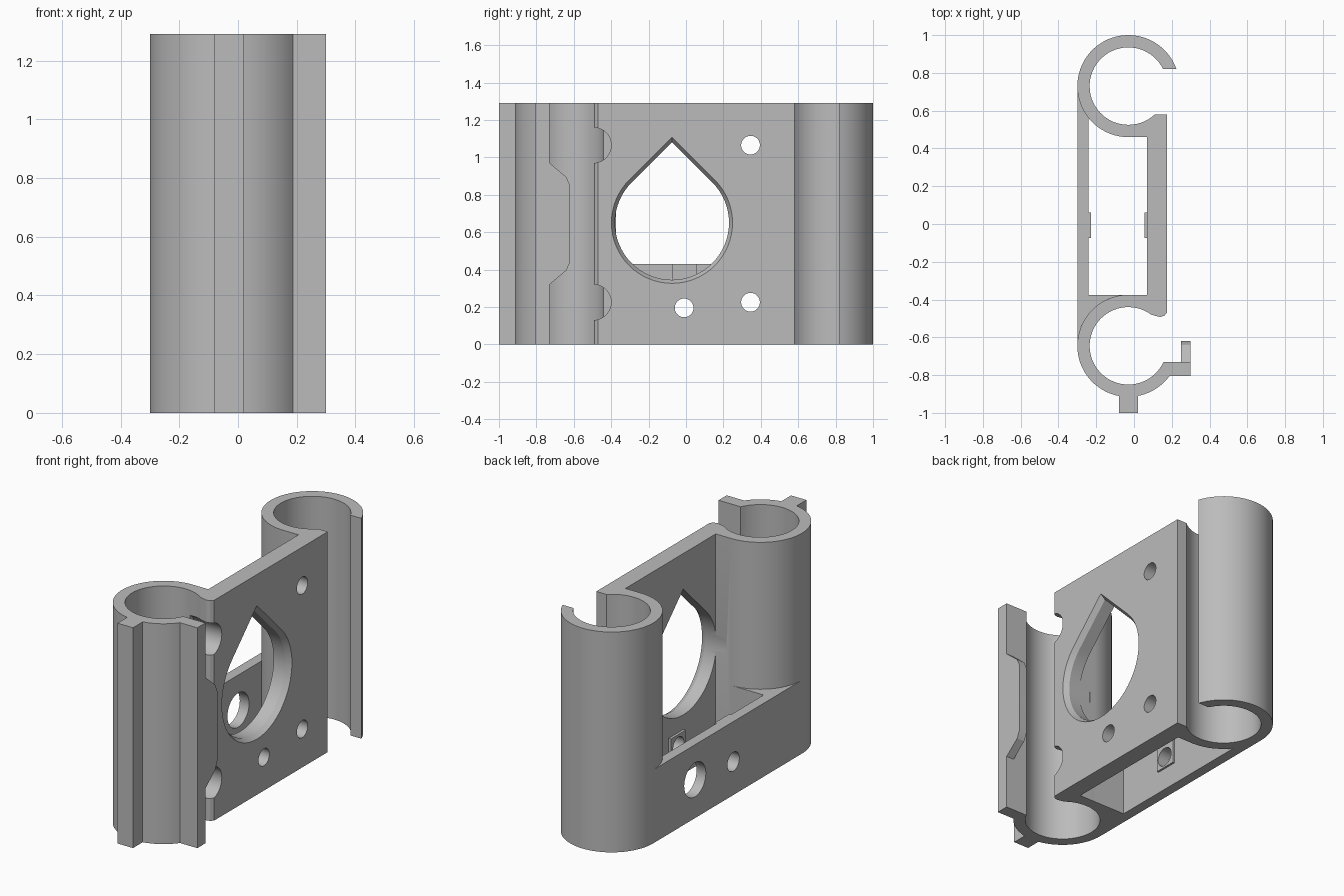
import bpy, bmesh, math

if "Cube" in bpy.data.objects:
    bpy.data.objects.remove(bpy.data.objects["Cube"], do_unlink=True)

HEIGHT, LOW = 1.29, 0.43
CX, BACK, FRONT = -0.03, 0.73, -0.645     # tube centres
R_OUT, R_IN = 0.27, 0.205
WALL_IN, WALL_OUT = 0.07, 0.175           # tall plate, x range
LEFT_OUT, LEFT_IN = -0.30, -0.24          # low wall, x range

grey = bpy.data.materials.new("plain grey")
grey.use_nodes = True
colour = (0.5, 0.5, 0.5, 1)
grey.diffuse_color = colour
grey.node_tree.nodes["Principled BSDF"].inputs["Base Color"].default_value = colour


def arc(cx, cy, r, a0, a1, steps=48):
    """Points on an arc, angles in degrees."""
    return [(cx + r * math.cos(math.radians(a0 + (a1 - a0) * i / steps)),
             cy + r * math.sin(math.radians(a0 + (a1 - a0) * i / steps)))
            for i in range(steps + 1)]


def angle(dy, r):
    return math.degrees(math.asin(dy / r))


def prism(name, pts, lo, hi, axis="z", end_pts=None):
    """Extrude an outline along z (points are x, y) or along x (points are y, z)."""
    def place(p, h):
        return (p[0], p[1], h) if axis == "z" else (h, p[0], p[1])
    bm = bmesh.new()
    a = [bm.verts.new(place(p, lo)) for p in pts]
    b = [bm.verts.new(place(p, hi)) for p in (end_pts or pts)]
    bm.faces.new(a[::-1])
    bm.faces.new(b)
    n = len(a)
    for i in range(n):
        j = (i + 1) % n
        bm.faces.new((a[i], a[j], b[j], b[i]))
    bmesh.ops.recalc_face_normals(bm, faces=bm.faces)
    mesh = bpy.data.meshes.new(name)
    bm.to_mesh(mesh)
    bm.free()
    mesh.materials.append(grey)
    obj = bpy.data.objects.new(name, mesh)
    bpy.context.collection.objects.link(obj)
    return obj


def rect(y0, y1, z0, z1):
    return [(y0, z0), (y1, z0), (y1, z1), (y0, z1)]


def select(obj):
    bpy.ops.object.select_all(action="DESELECT")
    obj.select_set(True)
    bpy.context.view_layer.objects.active = obj


def cut(obj, cutter):
    """Subtract the cutter from the part and remove it."""
    cutter.hide_render = True
    mod = obj.modifiers.new("cut", "BOOLEAN")
    mod.operation, mod.solver, mod.object = "DIFFERENCE", "EXACT", cutter
    select(obj)
    bpy.ops.object.modifier_apply(modifier=mod.name)
    bpy.data.objects.remove(cutter, do_unlink=True)


def drill(obj, y, z, r, x0, x1):
    cut(obj, prism("drill", arc(y, z, r, 0, 352.5, 47), x0, x1, "x"))


def teardrop(r):
    return arc(-0.075, 0.65, r, 135, 405) + [(-0.075, 0.65 + r * math.sqrt(2))]


# Main body: two open tubes joined by the tall plate, in one outline
rib = math.degrees(math.acos(0.05 / R_OUT))
outline = arc(CX, BACK, R_OUT, angle(0.09, R_OUT), 270)
outline += [(WALL_IN, BACK - R_OUT), (WALL_IN, FRONT + R_OUT)]
outline += arc(CX, FRONT, R_OUT, 90, 180 + rib)
outline += [(CX - 0.05, -1), (CX + 0.05, -1)]
outline += arc(CX, FRONT, R_OUT, 360 - rib, 360 + angle(-0.16, R_OUT), 12)
outline += [(0.3, -0.805), (0.3, -0.73)]
outline += arc(CX, FRONT, R_IN, 360 + angle(-0.085, R_IN), angle(0.165, R_IN))
outline += [(0.12, -0.488), (0.14, -0.492), (0.16, -0.486), (WALL_OUT, -0.47)]
outline += [(WALL_OUT, 0.58)]
outline += arc(CX, BACK, R_IN, 360 + angle(-0.15, R_IN), angle(0.09, R_IN))
body = prism("tube_body", outline, 0, HEIGHT)

# Motor opening with an eased outer edge
cut(body, prism("opening", teardrop(0.305), 0.0, 0.2, "x"))
cut(body, prism("opening_flare", teardrop(0.305), WALL_OUT - 0.03, WALL_OUT + 0.01,
                "x", teardrop(0.33)))

# Screw holes in the back half, screw notches at the front tube
for z in (0.225, 1.065):
    drill(body, 0.345, z, 0.05, 0.03, 0.2)
    drill(body, -0.495, z, 0.095, 0.0, 0.2)
drill(body, -0.01, 0.195, 0.05, 0.03, 0.2)

# Low wall that closes the other side, with its corner fill at the front
a_end = 180 + math.degrees(math.acos((CX - LEFT_IN) / R_OUT))
low = arc(CX, BACK, R_OUT, 180, a_end, 12)
low += [(LEFT_IN, FRONT + R_OUT)]
low += arc(CX, FRONT, R_OUT, 90, 180, 24)
lower_wall = prism("lower_wall", low, 0, LOW)
drill(lower_wall, 0.345, 0.225, 0.1, -0.35, -0.2)
drill(lower_wall, -0.01, 0.195, 0.055, -0.35, -0.2)

# Pads around the clamping screw
left_pad = prism("left_screw_pad", rect(-0.075, 0.06, 0.13, LOW), LEFT_IN, LEFT_IN + 0.012, "x")
drill(left_pad, -0.01, 0.195, 0.055, -0.35, -0.2)
right_pad = prism("right_screw_pad", rect(-0.075, 0.06, 0.13, 0.26), 0.055, WALL_IN, "x")
drill(right_pad, -0.01, 0.195, 0.05, 0.03, 0.2)

# Tapered hook on the front flange
hook = [(-0.73, 0.32), (-0.64, 0.395), (-0.62, 0.44), (-0.62, 0.85),
        (-0.64, 0.895), (-0.73, 0.97)]
flange_hook = prism("flange_hook", hook, 0.25, 0.3, "x")

for obj in (body, lower_wall, left_pad, right_pad, flange_hook):
    select(obj)
    bpy.ops.object.shade_smooth_by_angle(angle=math.radians(25))
